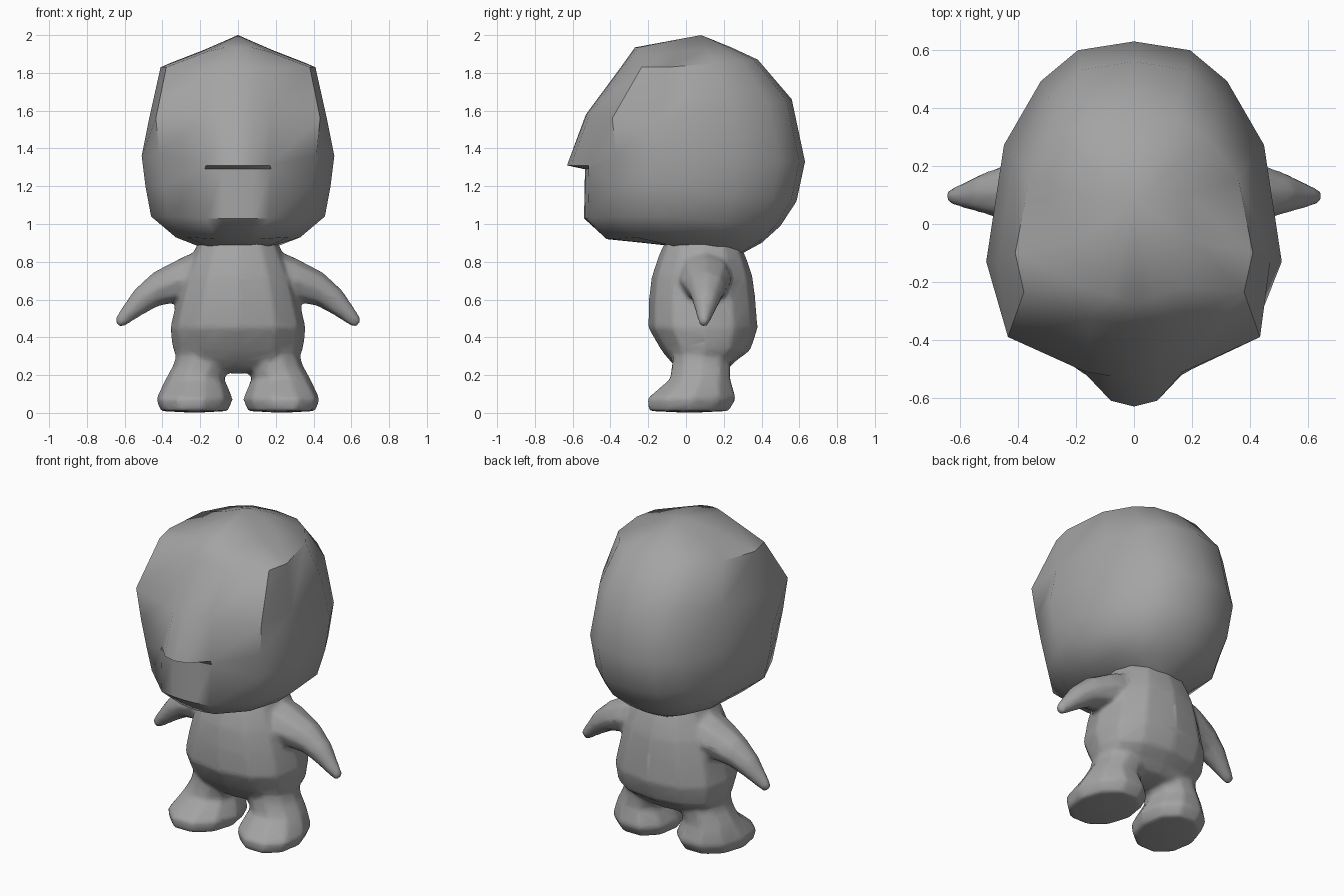
import bpy, bmesh, math

if "Cube" in bpy.data.objects:
    bpy.data.objects.remove(bpy.data.objects["Cube"])

grey = bpy.data.materials.new("plain_grey")
grey.diffuse_color = (0.37, 0.37, 0.37, 1)
grey.use_nodes = True
grey.node_tree.nodes["Principled BSDF"].inputs["Base Color"].default_value = grey.diffuse_color


def loft(name, rings, start=None, end=None):
    """Skin closed rings; start / end are optional closing points."""
    bm = bmesh.new()
    loops = [[bm.verts.new(p) for p in r] for r in rings]
    n = len(loops[0])
    for a, b in zip(loops, loops[1:]):
        for i in range(n):
            j = (i + 1) % n
            bm.faces.new((a[i], a[j], b[j], b[i]))
    for tip, ring in ((start, loops[0]), (end, loops[-1])):
        if tip:
            v = bm.verts.new(tip)
            for i in range(n):
                bm.faces.new((ring[i], ring[(i + 1) % n], v))
    bmesh.ops.recalc_face_normals(bm, faces=bm.faces)
    me = bpy.data.meshes.new(name)
    bm.to_mesh(me)
    bm.free()
    me.materials.append(grey)
    ob = bpy.data.objects.new(name, me)
    bpy.context.collection.objects.link(ob)
    return ob


def select(*obs):
    bpy.ops.object.select_all(action='DESELECT')
    for ob in obs:
        ob.select_set(True)
    bpy.context.view_layer.objects.active = obs[0]


def apply(ob, kind, **settings):
    mod = ob.modifiers.new(kind.title(), kind)
    for key, value in settings.items():
        setattr(mod, key, value)
    select(ob)
    bpy.ops.object.modifier_apply(modifier=mod.name)


def oval(z, x0, x1, y0, y1, n=12, power=0.85, shear=0):
    """Slightly squared oval at height z, filling the given extents."""
    pts = []
    for i in range(n):
        a = 2 * math.pi * i / n
        c, s = math.cos(a), math.sin(a)
        c = math.copysign(abs(c) ** power, c)
        s = math.copysign(abs(s) ** power, s)
        y = (y0 + y1) / 2 + s * (y1 - y0) / 2
        pts.append(((x0 + x1) / 2 + c * (x1 - x0) / 2 - shear * (y - 0.03), y, z))
    return pts


def head_ring(zf, yf, xc, yc, w, ys, zs, yb, zb, nose=False):
    """Front, cheek corner, side and rounded back of one head section."""
    half = [(0, yf, zf), (0.17 * w, yf + 0.005, zf), (0.36 * w, yf + 0.02, zf)]
    if nose:
        half = [(0, -0.63, zf), (0.08, -0.61, zf), (0.17, yf + 0.02, zf)]
    half += [(xc, yc, zs), (w, ys, zs)]
    for fx, t in ((0.88, 0.53), (0.63, 0.82), (0.38, 0.96), (0, 1)):
        half.append((fx * w, ys + t * (yb - ys), zs + t * (zb - zs)))
    return half + [(-x, y, z) for x, y, z in half[-2:0:-1]]


# head with the nose wedge drawn out of two close sections
head = loft("head", [
    head_ring(0.885, -0.08, 0.15, -0.05, 0.17, 0.03, 0.88, 0.29, 0.84),
    head_ring(0.92, -0.42, 0.27, -0.27, 0.33, -0.08, 0.93, 0.40, 0.90),
    head_ring(1.03, -0.54, 0.365, -0.335, 0.46, -0.12, 1.04, 0.50, 0.99),
    head_ring(1.29, -0.535, 0.39, -0.355, 0.49, -0.13, 1.20, 0.585, 1.12),
    head_ring(1.31, -0.535, 0.415, -0.37, 0.51, -0.13, 1.36, 0.63, 1.33, True),
    head_ring(1.58, -0.53, 0.435, -0.39, 0.47, -0.13, 1.56, 0.56, 1.66),
    head_ring(1.83, -0.345, 0.38, -0.235, 0.41, -0.10, 1.83, 0.38, 1.87),
    head_ring(1.935, -0.27, 0.17, -0.22, 0.20, -0.06, 1.91, 0.24, 1.935),
], end=(0, 0.08, 2.0))
select(head)
bpy.ops.object.shade_smooth_by_angle(angle=math.radians(48))

# torso
torso = [(0.23, 0.20, -0.04, 0.22), (0.28, 0.31, -0.09, 0.27),
         (0.33, 0.345, -0.13, 0.34), (0.45, 0.36, -0.20, 0.38),
         (0.60, 0.325, -0.197, 0.368), (0.72, 0.29, -0.182, 0.353),
         (0.82, 0.25, -0.15, 0.32), (0.93, 0.20, -0.10, 0.27)]
body = loft("body", [oval(z, -w, w, f, b) for z, w, f, b in torso],
            start=(0, 0.09, 0.205), end=(0, 0.09, 0.94))

# legs and feet, toes turned slightly outward
leg = [(0.34, 0.05, 0.32, -0.07, 0.24, 0), (0.25, 0.04, 0.345, -0.08, 0.24, 0),
       (0.18, 0.07, 0.385, -0.09, 0.24, 0), (0.075, 0.025, 0.435, -0.215, 0.275, 0.08),
       (0.01, 0.05, 0.41, -0.205, 0.235, 0.08)]
legs = loft("legs", [oval(z, a, b, f, k, 10, 0.95, s) for z, a, b, f, k, s in leg],
            start=(0.18, 0.09, 0.36), end=(0.23, 0.02, 0.0))

# arms: top x, top z, bottom x, bottom z, centre y, half depth
arm = [(0.13, 0.89, 0.20, 0.56, 0.09, 0.15), (0.30, 0.825, 0.31, 0.585, 0.105, 0.14),
       (0.45, 0.745, 0.42, 0.565, 0.11, 0.10), (0.55, 0.655, 0.50, 0.52, 0.105, 0.07),
       (0.652, 0.50, 0.615, 0.45, 0.095, 0.027)]
sections = []
for xt, zt, xb, zb, y, r in arm:
    ring = []
    for i in range(8):
        a = math.pi * i / 4
        t = (1 + math.cos(a)) / 2
        ring.append((xb + t * (xt - xb), y + r * math.sin(a), zb + t * (zt - zb)))
    sections.append(ring)
arms = loft("arms", sections, start=(0.12, 0.09, 0.72), end=(0.642, 0.095, 0.465))

# merge limbs and torso into one softly blended skin
for limb in (legs, arms):
    apply(limb, 'MIRROR')
select(body, legs, arms)
bpy.ops.object.join()
apply(body, 'REMESH', mode='VOXEL', voxel_size=0.014)
if len(body.data.polygons) > 1500:
    apply(body, 'SMOOTH', factor=0.5, iterations=8)
    apply(body, 'DECIMATE', ratio=0.12)
select(body)
bpy.ops.object.shade_smooth_by_angle(angle=math.radians(80))
